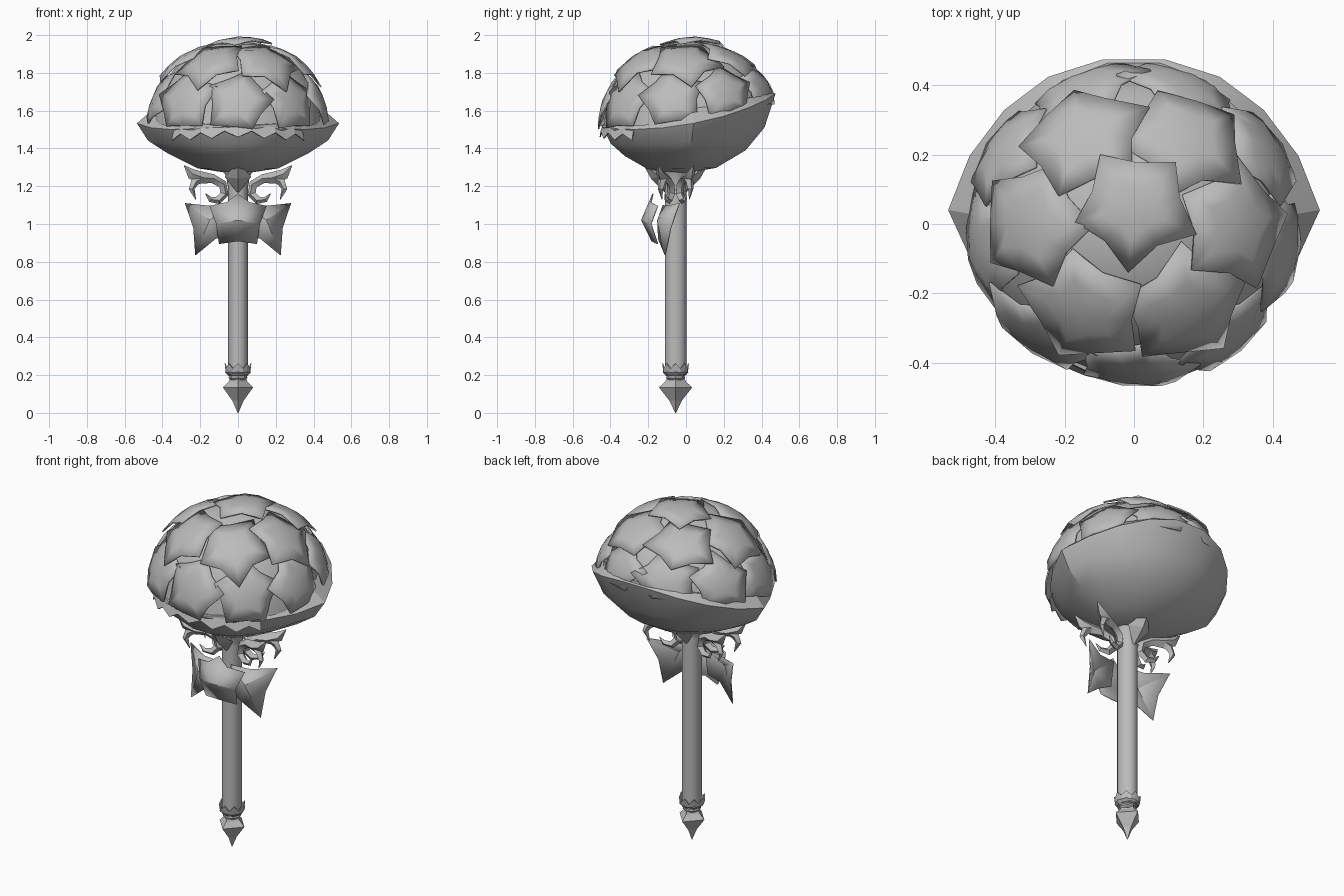
import bpy, bmesh, math, random
from mathutils import Vector

random.seed(4)
if "Cube" in bpy.data.objects:
    bpy.data.objects.remove(bpy.data.objects["Cube"])

GREY = (0.5, 0.5, 0.5, 1)
mat = bpy.data.materials.new("plain grey")
mat.use_nodes = True
mat.diffuse_color = GREY
mat.node_tree.nodes["Principled BSDF"].inputs["Base Color"].default_value = GREY
AXIS_Y = -0.055  # the shaft sits a little forward of centre


def build(name, verts, faces, smooth=30, thick=0):
    me = bpy.data.meshes.new(name)
    me.from_pydata([tuple(v) for v in verts], [], faces)
    bm = bmesh.new()
    bm.from_mesh(me)
    bmesh.ops.recalc_face_normals(bm, faces=bm.faces)
    bm.to_mesh(me)
    bm.free()
    me.materials.append(mat)
    ob = bpy.data.objects.new(name, me)
    bpy.context.collection.objects.link(ob)
    if thick:
        mod = ob.modifiers.new("Thickness", "SOLIDIFY")
        mod.thickness = thick
        mod.offset = 0
    if smooth:
        bpy.ops.object.select_all(action="DESELECT")
        ob.select_set(True)
        bpy.context.view_layer.objects.active = ob
        bpy.ops.object.shade_smooth_by_angle(angle=math.radians(smooth))
    return ob


def loft(name, rings, caps=True, **kw):
    n = len(rings[0])
    verts = [p for r in rings for p in r]
    faces = [(i * n + j, i * n + (j + 1) % n, (i + 1) * n + (j + 1) % n, (i + 1) * n + j)
             for i in range(len(rings) - 1) for j in range(n)]
    if caps:
        faces += [tuple(range(n)), tuple(range(len(verts) - n, len(verts)))]
    return build(name, verts, faces, **kw)


def turned(name, profile, sides, deep=1.0, **kw):
    return loft(name, [[(r * math.cos(math.tau * j / sides),
                         AXIS_Y + deep * r * math.sin(math.tau * j / sides), z)
                        for j in range(sides)] for r, z in profile], **kw)


# Shaft and pommel
turned("shaft", [(0.052, 0.2), (0.052, 1.3)], 16, deep=1.1)
turned("pommel", [(0.002, 0), (0.03, 0.065), (0.08, 0.135), (0.05, 0.165), (0.035, 0.2)], 4, deep=1.1, smooth=0)
turned("pommel_ring", [(0.04, 0.175), (0.05, 0.185), (0.048, 0.195), (0.068, 0.215), (0.055, 0.235)], 8, smooth=0)
crown = []
for top in (False, True):
    r = 0.062 + 0.006 * top
    crown.append([(r * math.cos(math.tau * j / 16), AXIS_Y + r * math.sin(math.tau * j / 16),
                   (0.235 + 0.027 * (j % 2 == 0)) if top else 0.215) for j in range(16)])
loft("pommel_crown", crown, caps=False, smooth=0, thick=0.006)

# Tilted bowl: (radius share, height, tilt share, drop at the sides)
SECTIONS = [(0.1, 1.27, 0.0, 0), (0.4, 1.295, 0.06, 0), (0.7, 1.375, 0.25, 0),
            (0.89, 1.47, 0.55, 0.03), (1.0, 1.605, 1.0, 0.075), (0.84, 1.605, 1.0, 0)]
SIDES = 18


def bowl_point(a, share, z, tilt, drop, rim=False):
    c, s = math.cos(a), math.sin(a)
    pinch = 1 - (0.13 if s < 0 else 0.09) * abs(math.sin(2 * a))  # slimmer at the diagonals
    y = 0.015 * share + 0.465 * (1.0 if rim else share) * s
    return (0.535 * share * c * pinch, y + 0.025 * c * c * share - 0.05 * (1 - share),
            z + 0.19 * y * tilt - drop * abs(c) ** 1.5)


bowl = [[bowl_point(math.tau * j / SIDES, *sec, rim=(i == len(SECTIONS) - 1))
         for j in range(SIDES)] for i, sec in enumerate(SECTIONS)]
loft("bowl", bowl, smooth=25)

# Jagged lip hanging over the front of the bowl
lip, steps = [], 12
for j in range(steps + 1):
    x, y, z = bowl_point(math.radians(222 + 96 * j / steps), *SECTIONS[4])
    d = 0.025 + 0.035 * (j % 2 == 0)
    lip += [(x * 0.97, y * 0.97, z + 0.01), (x * 1.01, y * 1.01, z - d)]
build("bowl_lip", lip, [(2 * j, 2 * j + 1, 2 * j + 3, 2 * j + 2) for j in range(steps)], smooth=0, thick=0.006)

# Dome core, its base rising toward the back
CENTRE, RADII = Vector((0, 0.0, 1.54)), Vector((0.465, 0.45, 0.44))


def on_dome(d, lift):
    d = Vector((d.x, d.y, max(d.z, 0.0))).normalized()
    y = d.y * RADII.y * lift
    rise = (0.2 if y > 0 else 0.08) * y * (1 - d.z)
    return CENTRE + Vector((d.x * RADII.x * lift, y, d.z * RADII.z * lift + rise))


core = [[on_dome(Vector((math.cos(e) * math.cos(math.tau * j / 24), math.cos(e) * math.sin(math.tau * j / 24),
                         math.sin(e))), 0.97) for j in range(24)]
        for e in [math.radians(v) for v in (0, 15, 30, 45, 60, 75, 88)]]
loft("dome_core", core)


# Star-shaped plates wrapped over the dome like shingles, lower edges lifted
def dome_plate(name, az, el, size):
    n = Vector((math.cos(el) * math.cos(az), math.cos(el) * math.sin(az), math.sin(el)))
    u = Vector((-math.sin(az), math.cos(az), 0))
    v = n.cross(u)
    spin, tip_dir = random.uniform(0, math.tau), -math.pi / 2 + random.uniform(-0.9, 0.9)
    verts, faces = [on_dome(n, 1.025)], []
    for k in (0.5, 1):
        for j in range(10):
            a = spin + math.tau * j / 10
            r = k * size * (random.uniform(0.92, 1.12) if j % 2 == 0 else 0.69)
            lift = 1.01 + 0.035 * k * math.cos(a - tip_dir) + 0.012 * (1 - k)
            verts.append(on_dome(n + (u * math.cos(a) + v * math.sin(a)) * r, lift))
    for j in range(10):
        m = (j + 1) % 10
        faces += [(0, 1 + j, 1 + m), (1 + j, 11 + j, 11 + m, 1 + m)]
    build(name, verts, faces, smooth=40, thick=0.008)


dome_plate("dome_plate_top", math.pi / 2, math.radians(84), 0.42)
for i in range(6):
    dome_plate(f"dome_plate_upper_{i}", math.radians(60 * i), math.radians(50), 0.47)
for i in range(9):
    dome_plate(f"dome_plate_lower_{i}", math.radians(-90 + 40 * i), math.radians(18), 0.44)


# Bow: a raised star in front and a wing on each side
def fan(name, hub, rim):
    n = len(rim)
    build(name, [hub] + rim, [(0, 1 + j, 1 + (j + 1) % n) for j in range(n)], smooth=30, thick=0.006)


half = [(0.06, -0.185, 1.115), (0.15, -0.15, 1.095), (0.115, -0.185, 1.0), (0.1, -0.15, 0.895)]
fan("bow_star", (0, -0.235, 1.02), [(0, -0.175, 1.16)] + half + [(0, -0.18, 0.91)]
    + [(-x, y, z) for x, y, z in reversed(half)])
wing = [(0.04, -0.12, 1.1), (0.15, -0.1, 1.095), (0.28, -0.035, 1.11), (0.235, -0.08, 0.98),
        (0.225, -0.11, 0.835), (0.12, -0.145, 0.92), (0.05, -0.13, 0.95)]
for side, s in (("left", 1), ("right", -1)):
    fan(f"bow_wing_{side}", (s * 0.15, -0.15, 1.02), [(s * x, y, z) for x, y, z in wing])

# Collar: a faceted diamond at front and back
for side, s in (("front", -1), ("back", 1)):
    edge = [(0, 0.18, 1.33), (0.07, 0.09, 1.25), (0, 0.05, 1.16), (-0.07, 0.09, 1.25)]
    pts = [(x, AXIS_Y + s * y, z) for x, y, z in edge + [(0, 0.13, 1.24), (0, 0.04, 1.25)]]
    build(f"collar_diamond_{side}", pts, [(i, (i + 1) % 4, k) for k in (4, 5) for i in range(4)], smooth=0)
turned("collar", [(0.055, 1.2), (0.06, 1.24), (0.08, 1.29)], 12)


# Scrolls: tapered leaf-like curls, two on each side
def scroll(name, angle, path):
    c, s = math.cos(angle), math.sin(angle)
    rings = []
    for i, (r, z, w) in enumerate(path):
        a, b = path[max(i - 1, 0)], path[min(i + 1, len(path) - 1)]
        t = Vector((b[0] - a[0], b[1] - a[1])).normalized()
        ring = []
        for p, q in ((w, 0), (0, w * 0.9), (-w, 0), (0, -w * 0.9)):
            rr = r - t.y * p
            ring.append((rr * c - q * s, AXIS_Y + rr * s + q * c, z + t.x * p))
        rings.append(ring)
    loft(name, rings, smooth=35)


CURL = [(0.18, 1.16, 0.002), (0.155, 1.13, 0.014), (0.11, 1.125, 0.021), (0.075, 1.16, 0.024), (0.085, 1.21, 0.024),
        (0.14, 1.24, 0.024), (0.2, 1.245, 0.032), (0.26, 1.265, 0.028), (0.3, 1.31, 0.002)]
BARB = [(0.19, 1.25, 0.024), (0.24, 1.225, 0.024), (0.258, 1.185, 0.016), (0.235, 1.13, 0.002)]
for i, deg in enumerate((18, 162, 198, 342)):
    scroll(f"scroll_{i}", math.radians(deg), CURL)
    scroll(f"scroll_barb_{i}", math.radians(deg), BARB)
